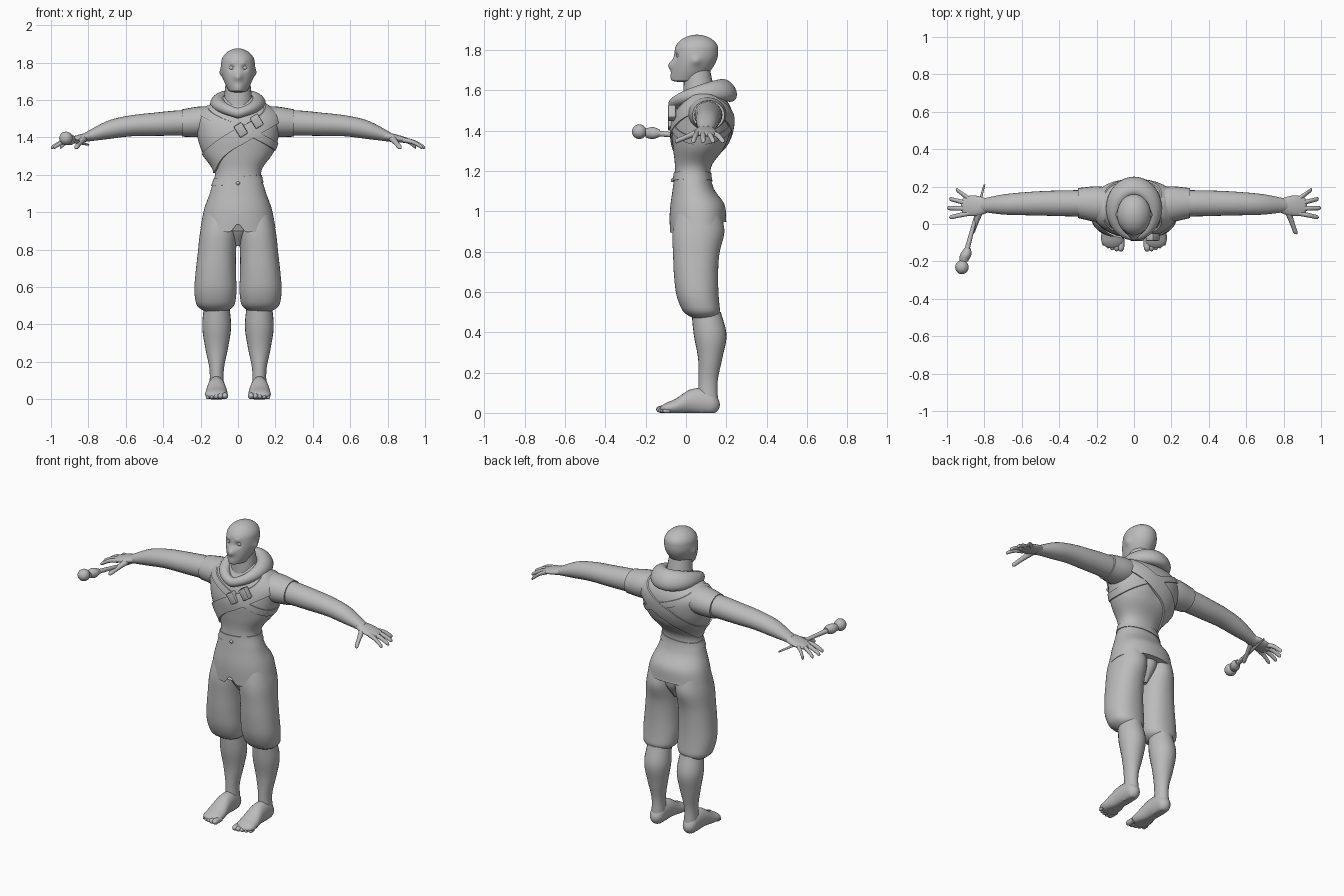
import bpy, bmesh
from math import sin, cos, pi, exp, sqrt, radians, copysign
from mathutils import Vector, Matrix

default_cube = bpy.data.objects.get("Cube")
if default_cube:
    bpy.data.objects.remove(default_cube, do_unlink=True)

shade = 0.5
grey = bpy.data.materials.new("plain grey")
grey.use_nodes = True
grey.diffuse_color = (shade, shade, shade, 1)
grey.node_tree.nodes["Principled BSDF"].inputs["Base Color"].default_value = grey.diffuse_color


def finish(name, bm):
    """Turn the bmesh into a smooth-shaded grey object."""
    bmesh.ops.recalc_face_normals(bm, faces=bm.faces)
    mesh = bpy.data.meshes.new(name)
    bm.to_mesh(mesh)
    bm.free()
    mesh.materials.append(grey)
    mesh.shade_smooth()
    mesh.set_sharp_from_angle(angle=radians(45))
    bpy.context.scene.collection.objects.link(bpy.data.objects.new(name, mesh))


def at(values, u):
    """Smooth curve through evenly spaced values, read at u from start to end."""
    if not isinstance(values, list):
        return values
    last = len(values) - 1
    i = min(int(u * last), last - 1)
    t = u * last - i
    b, c = values[i], values[i + 1]
    a = values[i - 1] if i > 0 else b + b - c
    d = values[i + 2] if i + 2 <= last else c + c - b
    return b + t / 2 * (c - a + t * (2 * a - 5 * b + 4 * c - d + t * (3 * (b - c) + d - a)))


def oval(angle, power):
    c, s = cos(angle), sin(angle)
    return copysign(abs(c) ** (2 / power), c), copysign(abs(s) ** (2 / power), s)


def angles(count):
    return [2 * pi * k / count for k in range(count)]


def skin(bm, rings, closed=False):
    """Join rings of points with quads, capping open ends."""
    loops = [[bm.verts.new(point) for point in ring] for ring in rings]
    pairs = list(zip(loops, loops[1:]))
    if closed:
        pairs.append((loops[-1], loops[0]))
    else:
        bm.faces.new(loops[0])
        bm.faces.new(loops[-1])
    for low, high in pairs:
        for j in range(len(low)):
            bm.faces.new((low[j - 1], low[j], high[j], high[j - 1]))


def dome(u, tips):
    """Rounding factor near either end; tips are the rounded shares of the length."""
    factor = 1
    for share, distance in zip(tips, (u, 1 - u)):
        if distance < share:
            factor *= sqrt(1 - (1 - distance / share) ** 2)
    return max(factor, 0.03)


def loft(name, axis, span, across, up, width, height=None, side=1, tips=(0, 0),
         power=2, segments=24, rings=32, bumps=(), shape=None):
    """Sweep an oval along one axis; centre and radii are values or lists of values."""
    bm = bmesh.new()
    sections = []
    for k in range(rings + 1):
        u = (1 - cos(pi * k / rings)) / 2
        along = span[0] + u * (span[1] - span[0])
        round_off = dome(u, tips)
        section = []
        for angle in angles(segments):
            c, s = oval(angle, power)
            p = at(across, u) + c * round_off * at(width, u)
            q = at(up, u) + s * round_off * at(height or width, u)
            section.append(Vector({"x": (along, p, q), "y": (p, along, q), "z": (p, q, along)}[axis]))
        sections.append(section)
    skin(bm, sections)
    for vert in bm.verts:
        start = vert.co.copy()
        for centre, radius, push in bumps:
            vert.co += Vector(push) * exp(-((start - Vector(centre)).length / radius) ** 2)
        if shape:
            shape(vert.co)
        vert.co.x *= side
    finish(name, bm)


def both(centre, radius, push):
    """The same bump on the left and the right."""
    mirror = Vector((-1, 1, 1))
    return [(centre, radius, push), (Vector(centre) * mirror, radius, Vector(push) * mirror)]


# Tunic with a sloping hem and a small split at the front
bottom, top = 0.92, 1.62
tunic_width = [.2, .18, .145, .125, .19, .22, .22, .08]
tunic_depth = [.14, .135, .1, .09, .13, .15, .13, .06]
tunic_centre = [.06, .055, .035, .035, .065, .08, .09, .08]
tunic_power = 2.2


def slope_hem(co):
    co.z += .2 * (co.y - .06) * max(0, min(1, (1.12 - co.z) * 6))


loft("tunic", "z", (bottom, top), 0, tunic_centre, tunic_width, tunic_depth, power=tunic_power,
     segments=80, rings=60, shape=slope_hem,
     bumps=[((0, -.08, bottom), .025, (0, 0, .05)), ((0, .22, 1.38), .05, (0, -.01, 0))])


# Bands wrapped around the tunic
def on_tunic(angle, z, lift):
    u = (z - bottom) / (top - bottom)
    c, s = oval(angle, tunic_power)
    return Vector((c * (at(tunic_width, u) + lift),
                   at(tunic_centre, u) + s * (at(tunic_depth, u) + lift), z))


def band(name, middle, tilt, half, lift):
    bm = bmesh.new()
    rings = []
    for angle in angles(96):
        z = middle + tilt * cos(angle)
        outer = [on_tunic(angle, z + half * k / 3, lift) for k in range(-3, 4)]
        inner = [on_tunic(angle, z + end, -.01) for end in (half, -half)]
        rings.append(outer + inner)
    skin(bm, rings, closed=True)
    finish(name, bm)


band("chest_strap", middle=1.4, tilt=.14, half=.05, lift=.009)
band("robe_lapel", middle=1.45, tilt=-.1, half=.02, lift=.007)
band("waist_sash", middle=1.17, tilt=.01, half=.02, lift=.005)
loft("sash_button", "y", (-.075, -.05), 0, 1.155, .01, tips=(.3, 0), rings=8)

# Two pouches on the strap
for word, x, z in (("lower", .015, 1.44), ("upper", .1, 1.487)):
    bm = bmesh.new()
    place = Matrix.Translation((x, -.07, z)) @ Matrix.Rotation(-.55, 4, "Y")
    bmesh.ops.create_cube(bm, size=1, matrix=place @ Matrix.Diagonal((.05, .04, .07, 1)))
    bmesh.ops.bevel(bm, geom=bm.edges[:], offset=.007, segments=2, affect="EDGES", profile=.5)
    finish(word + "_pouch", bm)

# Lowered hood: a roll around the neck, thick at the back
bm = bmesh.new()
rolls = []
for turn in angles(64):
    back = (1 + sin(turn)) / 2
    outward = Vector((cos(turn), sin(turn), -.4 * back))
    centre = Vector((.108 * cos(turn), .07 + .13 * sin(turn), 1.53 + .07 * sin(back * pi / 2) ** .6))
    radius = .028 + .025 * back
    rolls.append([centre + radius * (outward * cos(a) + Vector((0, 0, sin(a)))) for a in angles(20)])
skin(bm, rolls, closed=True)
finish("hood", bm)

# Neck and masked head with nose, chin, eye sockets, brows and covered ears
loft("neck", "z", (1.53, 1.7), 0, [.07, .055], [.085, .065])
loft("head", "z", (1.64, 1.876), 0, [0, .028, .047, .053, .055], [.045, .074, .09, .088, .08],
     [.065, .095, .108, .106, .1], tips=(.05, .3), segments=72, rings=60,
     bumps=[((0, -.07, 1.725), .025, (0, -.024, 0)), ((0, -.065, 1.665), .03, (0, -.01, 0))]
     + both((.035, -.055, 1.772), .016, (0, .013, 0))
     + both((.035, -.055, 1.797), .016, (0, -.006, 0))
     + both((.085, .05, 1.745), .022, (.011, 0, 0)))


def flat_sole(co):
    co.z = max(co.z, 0)


# Limbs and paired details
for side, word in ((1, "left_"), (-1, "right_")):
    def part(name, *shape_args, **options):
        loft(word + name, *shape_args, side=side, **options)

    part("eye", "z", (1.76, 1.784), .034, -.036, .015, .012, tips=(.5, .5), rings=12)

    # Sleeve, arm and hand
    part("sleeve", "x", (.1, .3), [.1, .112], [1.49, 1.477], [.09, .095, .08], [.075, .082, .073])
    part("arm", "x", (.2, .82), [.11, .11, .1], [1.48, 1.477, 1.47, 1.462, 1.44, 1.4],
         [.07, .07, .067, .062, .054, .034], [.068, .067, .062, .056, .049, .024])
    part("palm", "x", (.77, .925), .097, [1.41, 1.38], [.03, .05, .055, .04],
         [.024, .022, .018, .01], tips=(0, .1))
    for i, finger in enumerate(("index", "middle", "ring", "little")):
        reach = 1 - .012 * (i - 1) ** 2
        root, tip = .058 + .025 * i, .035 + .05 * i
        part(finger + "_finger", "x", (.88, reach), [root, tip], [1.387, 1.375, 1.345],
             [.014, .011], tips=(0, .1), segments=14)
    part("thumb", "y", (-.055, .075), [.867, .82], [1.345, 1.4], [.012, .014, .02], tips=(.1, 0))

    # Baggy knee-length trousers
    part("trouser_leg", "z", (.46, 1), [.12, .12, .11, .09], [.09, .06, .05, .05, .055, .06],
         [.095, .112, .108, .102, .1, .09], [.085, .103, .109, .114, .122, .11], tips=(.1, 0),
         power=tunic_power, segments=48, bumps=[((.09, .17, .9), .07, (0, .014, 0))])

    # Bare shin, foot and toes
    part("shin", "z", (.04, .5), .114, [.11, .11, .12, .12, .1],
         [.04, .038, .06, .077, .068], [.05, .047, .06, .081, .073])
    part("foot", "y", (-.13, .168), .115, [.02, .03, .055, .055, .04], [.06, .06, .05, .045, .04],
         [.02, .038, .06, .065, .045], tips=(.15, .15), shape=flat_sole)
    for i, toe in enumerate(("big", "second", "third", "fourth", "small")):
        size = .018 - .002 * i
        part(toe + "_toe", "y", (.002 * i * i - .148, -.08), .07 + .023 * i, size, size,
             tips=(.4, 0), segments=12, shape=flat_sole)

# Join between the trouser legs
loft("trouser_seat", "z", (.82, 1), 0, .06, [.02, .07, .1], [.05, .11, .11])

# Tapered rod with a knobbed head, held in the right hand
loft("held_rod", "y", (-.2, .21), [-.91, -.8], [1.39, 1.36], [.016, .005])
loft("rod_collar", "y", (-.2, -.13), [-.91, -.89], 1.388, [.022, .03, .018])
loft("rod_knob", "y", (-.268, -.195), -.92, 1.395, .036, tips=(.5, .5))
